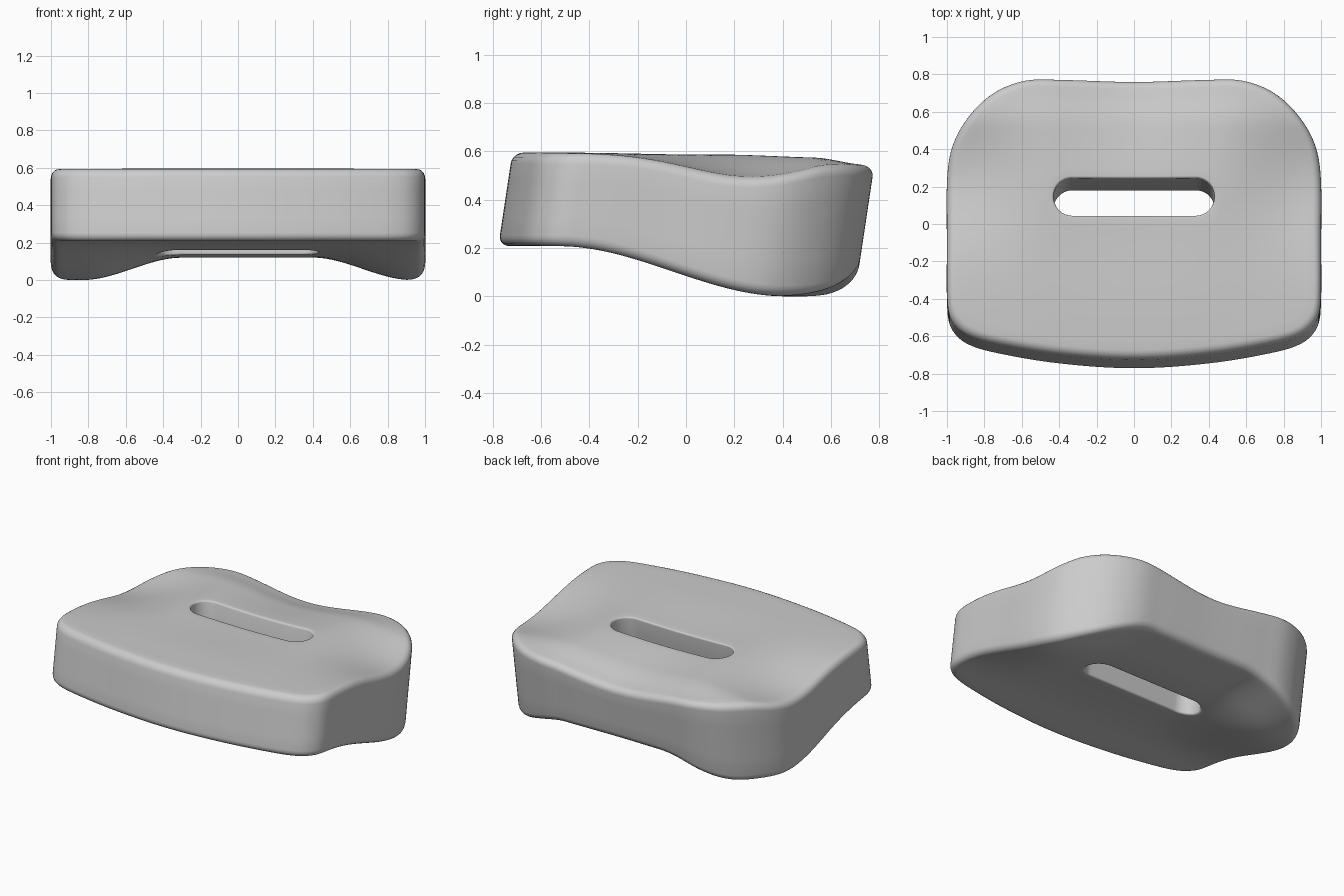
import bpy, bmesh, math
from mathutils import Vector

cube = bpy.data.objects.get("Cube")
if cube:
    bpy.data.objects.remove(cube, do_unlink=True)

mat = bpy.data.materials.new("plain grey")
mat.use_nodes = True
GREY = (0.6, 0.6, 0.6, 1)
mat.diffuse_color = GREY
mat.node_tree.nodes["Principled BSDF"].inputs["Base Color"].default_value = GREY


def smooth(a, b, v):
    t = min(1, max(0, (v - a) / (b - a)))
    return t * t * (3 - 2 * t)


# Upper surface: sagging sides, slight dip in the middle of the back edge
def top_z(x, y):
    side = 0.1 * math.exp(-((y - 0.26) / 0.38) ** 2) * smooth(0.4, 1.0, abs(x))
    dip = 0.06 * smooth(0.1, 0.75, y) * math.exp(-(x / 0.42) ** 2)
    back = 0.035 * smooth(0.5, 0.75, y)
    centre = 0.015 * smooth(-0.5, 0, y) * math.exp(-(x / 0.5) ** 2)
    return 0.592 - side - dip - back - centre


# Lower surface: drops towards the back, most of all under the sides
def bottom_z(x, y):
    t = smooth(-0.5, 0.47, y)
    return 0.205 - t * (0.088 + 0.12 * smooth(0.35, 0.88, abs(x - 0.05)))


# Closed smooth outline from half a profile, mirrored
half = [(0, -0.75), (0.4, -0.724), (0.75, -0.665), (0.9, -0.615), (0.975, -0.54),
        (0.998, -0.44), (1.0, -0.1), (0.998, 0.25), (0.965, 0.42), (0.87, 0.575),
        (0.74, 0.69), (0.58, 0.75), (0.4, 0.757), (0, 0.752)]
pts = [Vector(p) for p in half + [(-x, y) for x, y in half[-2:0:-1]]]


def spline(p, steps):
    out, n = [], len(p)
    for i in range(n):
        a, b, c, d = (p[(i + k) % n] for k in (-1, 0, 1, 2))
        k1, k2 = (c - a).length, (d - b).length
        seg = (c - b).length
        m1, m2 = (c - a) * (seg / k1), (d - b) * (seg / k2)
        for s in range(steps):
            t = s / steps
            out.append(b * (2*t**3 - 3*t*t + 1) + m1 * (t**3 - 2*t*t + t)
                       + c * (3*t*t - 2*t**3) + m2 * (t**3 - t*t))
    return out


outer = spline(pts, 8)

# Slot outline: each rim point pairs with the nearest point of a rounded slot
SLOT_Y, SLOT_R, SLOT_HALF = 0.117, 0.1, 0.33
inner = []
for p in outer:
    c = Vector((max(-SLOT_HALF, min(SLOT_HALF, p.x)), SLOT_Y))
    inner.append(c + (p - c).normalized() * SLOT_R)

# Cross-section rings: (zone, inset or fraction, height drop or wall fraction)
R, r = 0.045, 0.012
arc = [math.radians(a) for a in (0, 18, 36, 54, 72, 90)]
rim = [("rim", R * (1 - math.sin(a)), R * (1 - math.cos(a))) for a in arc]
lip = [("slot", r * (1 - math.sin(a)), r * (1 - math.cos(a))) for a in arc]
face = lip[::-1] + [("mid", f / 14, 0) for f in range(1, 14)] + rim
wall_out = [("rim", 0, f) for f in (0.25, 0.5, 0.75)]
wall_in = [("slot", 0, f) for f in (0.75, 0.5, 0.25)]


def place(i, ring):
    kind, d, _ = ring
    a, b = inner[i], outer[i]
    u = (b - a).normalized()
    if kind == "rim":
        return b - u * d
    if kind == "slot":
        return a + u * d
    return (a + u * r).lerp(b - u * R, d)


# The walls lean back as they rise
def lean(p, z):
    return (p.x, p.y + 0.15 * (z - 0.39), z)


# The cushion: upper face, outer wall, lower face, slot wall
bm = bmesh.new()
rings = []


def add_ring(ring, level):
    row = []
    for i in range(len(outer)):
        p = place(i, ring)
        t, b = top_z(p.x, p.y), bottom_z(p.x, p.y)
        edge = R if ring[0] == "rim" else r
        if level == "top":
            z = t - ring[2]
        elif level == "bottom":
            z = b + ring[2]
        else:
            z = (t - edge) * (1 - ring[2]) + (b + edge) * ring[2]
        row.append(bm.verts.new(lean(p, z)))
    rings.append(row)


for g in face:
    add_ring(g, "top")
for g in wall_out:
    add_ring(g, "wall")
for g in face[::-1]:
    add_ring(g, "bottom")
for g in wall_in:
    add_ring(g, "wall")
n = len(outer)
for k, row in enumerate(rings):
    nxt = rings[(k + 1) % len(rings)]
    for i in range(n):
        j = (i + 1) % n
        bm.faces.new((row[i], nxt[i], nxt[j], row[j]))
bmesh.ops.recalc_face_normals(bm, faces=bm.faces)

# Rest on the ground
low = min(v.co.z for v in bm.verts)
for v in bm.verts:
    v.co.z -= low

mesh = bpy.data.meshes.new("cushion")
bm.to_mesh(mesh)
bm.free()
mesh.materials.append(mat)
cushion = bpy.data.objects.new("cushion", mesh)
bpy.context.collection.objects.link(cushion)
for poly in mesh.polygons:
    poly.use_smooth = True
